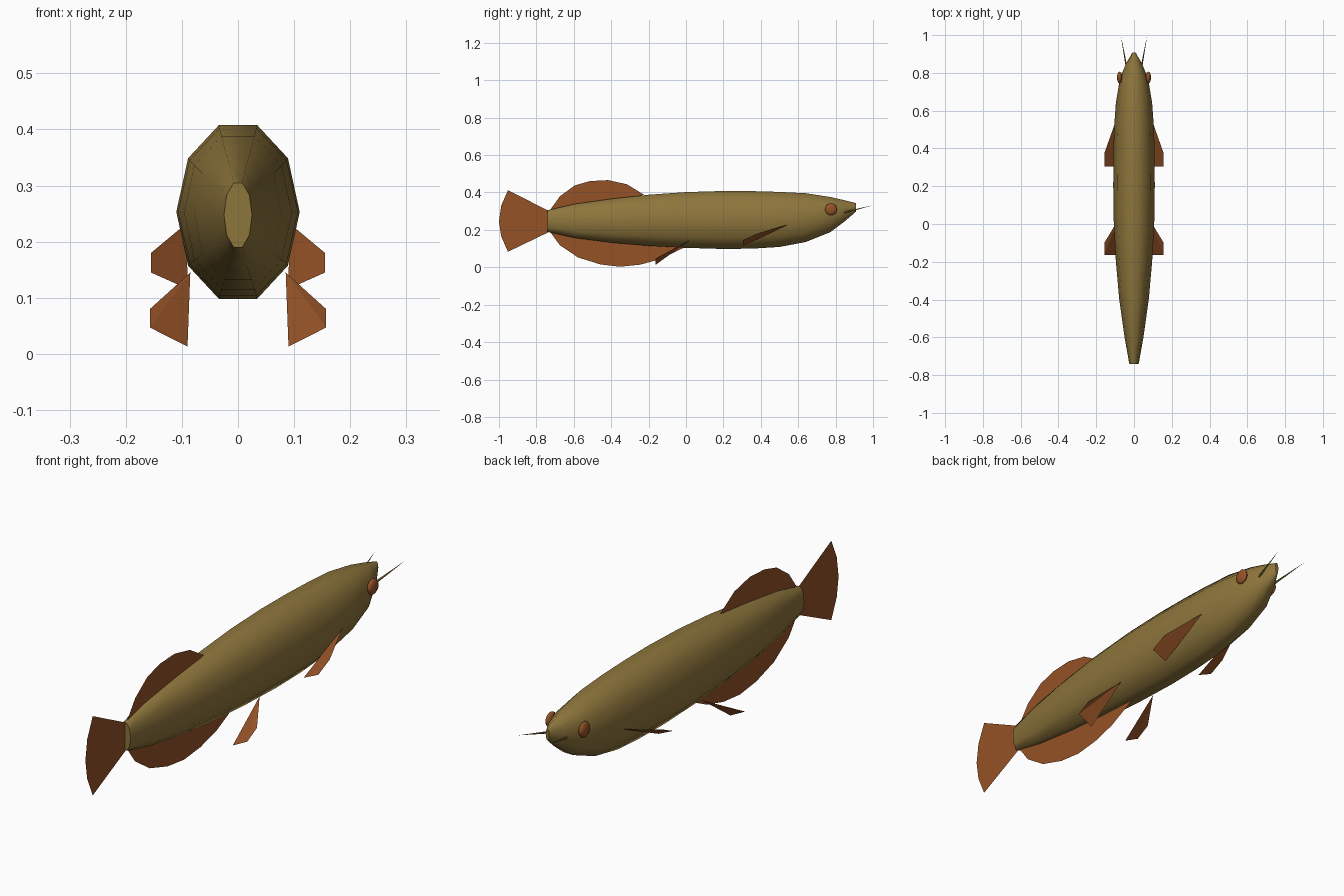
import bpy, bmesh, math
from mathutils import Vector

if "Cube" in bpy.data.objects:
    bpy.data.objects.remove(bpy.data.objects["Cube"])


def material(name, rgb):
    m = bpy.data.materials.new(name)
    m.diffuse_color = (*rgb, 1)
    m.use_nodes = True
    m.node_tree.nodes["Principled BSDF"].inputs["Base Color"].default_value = m.diffuse_color
    return m


OLIVE = material("olive skin", (0.27, 0.18, 0.045))
RUST = material("rust fin", (0.30, 0.085, 0.02))


def make(name, verts, faces, mat, smooth=False):
    me = bpy.data.meshes.new(name)
    me.from_pydata(verts, [], faces)
    me.materials.append(mat)
    bm = bmesh.new()
    bm.from_mesh(me)
    bmesh.ops.recalc_face_normals(bm, faces=bm.faces)
    for f in bm.faces:
        f.smooth = smooth
    bm.to_mesh(me)
    bm.free()
    ob = bpy.data.objects.new(name, me)
    bpy.context.collection.objects.link(ob)
    return ob


# Body: ten-sided rings lofted along y (y, bottom, top, half width)
rings = [(-0.74, .19, .305, .025), (-0.6, .158, .338, .05), (-0.4, .132, .366, .078),
         (-0.2, .115, .388, .096), (0, .104, .402, .107), (0.2, .098, .408, .11),
         (0.36, .10, .407, .109), (0.5, .109, .403, .106), (0.64, .135, .396, .096),
         (0.77, .187, .376, .075), (0.85, .247, .358, .042), (0.908, .297, .343, .008)]
N = 10
verts = []
for y, lo, hi, hw in rings:
    for i in range(N):
        a = math.tau * i / N
        verts.append((hw * math.cos(a), y,
                      (lo + hi) / 2 + (hi - lo) / 2 / 0.951 * math.sin(a)))
faces = [(r * N + i, r * N + (i + 1) % N, (r + 1) * N + (i + 1) % N, (r + 1) * N + i)
         for r in range(len(rings) - 1) for i in range(N)]
faces += [tuple(range(N)), tuple(range(len(verts) - N, len(verts)))]
body = make("body", verts, faces, OLIVE, True)
for f in body.data.polygons[-2:]:
    f.use_smooth = False

# Upright sheet fins on the centre plane (y, z)
sheets = {
    "tail_fin": [(-.73, .30), (-.952, .412), (-.988, .33), (-1, .245), (-.988, .165),
                 (-.952, .083), (-.73, .19)],
    "dorsal_fin": [(-.735, .295), (-.674, .38), (-.594, .438), (-.513, .461), (-.417, .466),
                   (-.316, .444), (-.225, .388), (-.45, .33)],
    "anal_fin": [(-.735, .2), (-.674, .118), (-.578, .053), (-.46, .016), (-.353, .003),
                 (-.246, .014), (-.139, .043), (.01, .115), (-.35, .16)],
}
for name, pts in sheets.items():
    make(name, [(0, y, z) for y, z in pts], [tuple(range(len(pts)))], RUST)

# Paired parts on both sides
for s, side in ((1, "right"), (-1, "left")):
    paired = {
        "pectoral_fin": [(.095, .55, .23), (.155, .38, .18), (.155, .305, .145), (.088, .305, .115)],
        "pelvic_fin": [(.085, .02, .145), (.157, -.10, .08), (.157, -.163, .047), (.09, -.163, .013)],
    }
    for name, pts in paired.items():
        make(f"{name}_{side}", [(s * x, y, z) for x, y, z in pts],
             [(0, 1, 2), (0, 2, 3)], RUST)

    # Eye
    bpy.ops.mesh.primitive_uv_sphere_add(segments=10, ring_count=8, radius=.032,
                                         location=(s * .076, .775, .31))
    eye = bpy.context.object
    eye.name = f"eye_{side}"
    eye.scale.x = .45
    eye.data.materials.append(RUST)
    bpy.ops.object.shade_smooth()

    # Whisker
    a, b = Vector((s * .042, .845, .293)), Vector((s * .07, 1.0, .332))
    bpy.ops.mesh.primitive_cone_add(vertices=6, radius1=.005, radius2=0, depth=(b - a).length,
                                    location=(a + b) / 2,
                                    rotation=(b - a).to_track_quat('Z', 'Y').to_euler())
    whisker = bpy.context.object
    whisker.name = f"whisker_{side}"
    whisker.data.materials.append(OLIVE)
